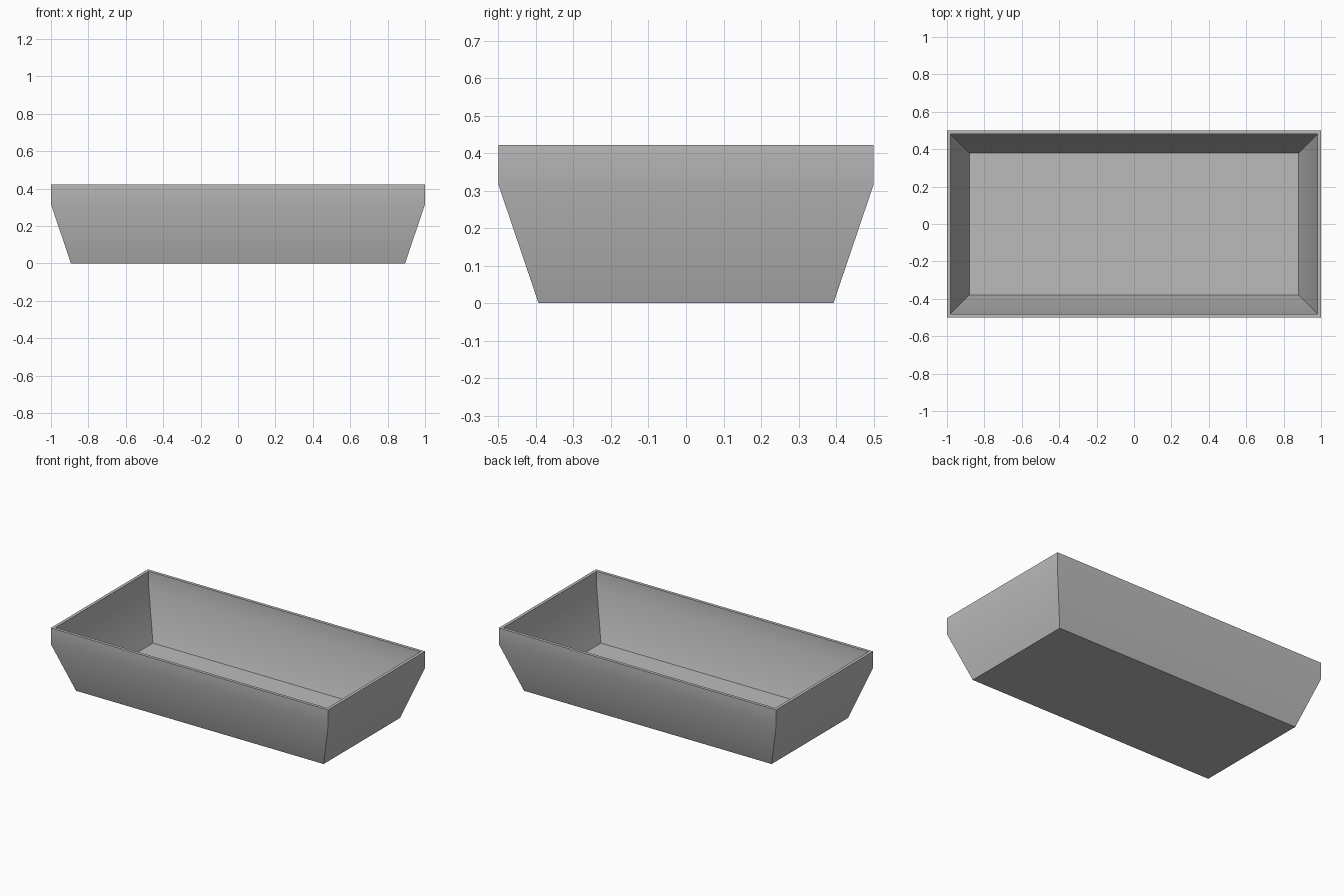
import bpy
import bmesh
import math

cube = bpy.data.objects.get("Cube")
if cube:
    bpy.data.objects.remove(cube, do_unlink=True)


def make_material(name, colour):
    mat = bpy.data.materials.new(name)
    mat.use_nodes = True
    mat.diffuse_color = colour
    mat.node_tree.nodes["Principled BSDF"].inputs["Base Color"].default_value = colour
    return mat


def rectangle_ring(bm, inset, z):
    """Rectangular loop, inset from the full outline of the tray."""
    x, y = 1.0 - inset, 0.5 - inset
    return [bm.verts.new((sx * x, sy * y, z))
            for sx, sy in ((-1, -1), (1, -1), (1, 1), (-1, 1))]


# Wall section: outside from base to rim, then inside down to the floor
HEIGHT, BEND, FLARE, WALL = 0.422, 0.316, 0.107, 0.02
slope = math.atan2(FLARE, BEND)
inner_bend = BEND + WALL * math.tan(slope / 2)
floor_inset = FLARE * (1 - WALL / BEND) + WALL / math.cos(slope)
section = [
    (FLARE, 0.0), (0.0, BEND), (0.0, HEIGHT),
    (WALL, HEIGHT), (WALL, inner_bend), (floor_inset, WALL),
]

# Tray shell: lofted rings closed by the underside and the floor
bm = bmesh.new()
rings = [rectangle_ring(bm, inset, z) for inset, z in section]
for low, high in zip(rings, rings[1:]):
    for i in range(4):
        j = (i + 1) % 4
        bm.faces.new((low[i], low[j], high[j], high[i]))
bm.faces.new(reversed(rings[0]))
bm.faces.new(rings[-1])
bmesh.ops.recalc_face_normals(bm, faces=bm.faces)

mesh = bpy.data.meshes.new("tray")
bm.to_mesh(mesh)
bm.free()
mesh.materials.append(make_material("light grey", (0.5, 0.5, 0.5, 1.0)))
tray = bpy.data.objects.new("tray", mesh)
bpy.context.collection.objects.link(tray)

# Soft bend in the walls, crisp rim, corners and floor
bpy.ops.object.select_all(action="DESELECT")
tray.select_set(True)
bpy.context.view_layer.objects.active = tray
bpy.ops.object.shade_smooth_by_angle(angle=math.radians(30))
